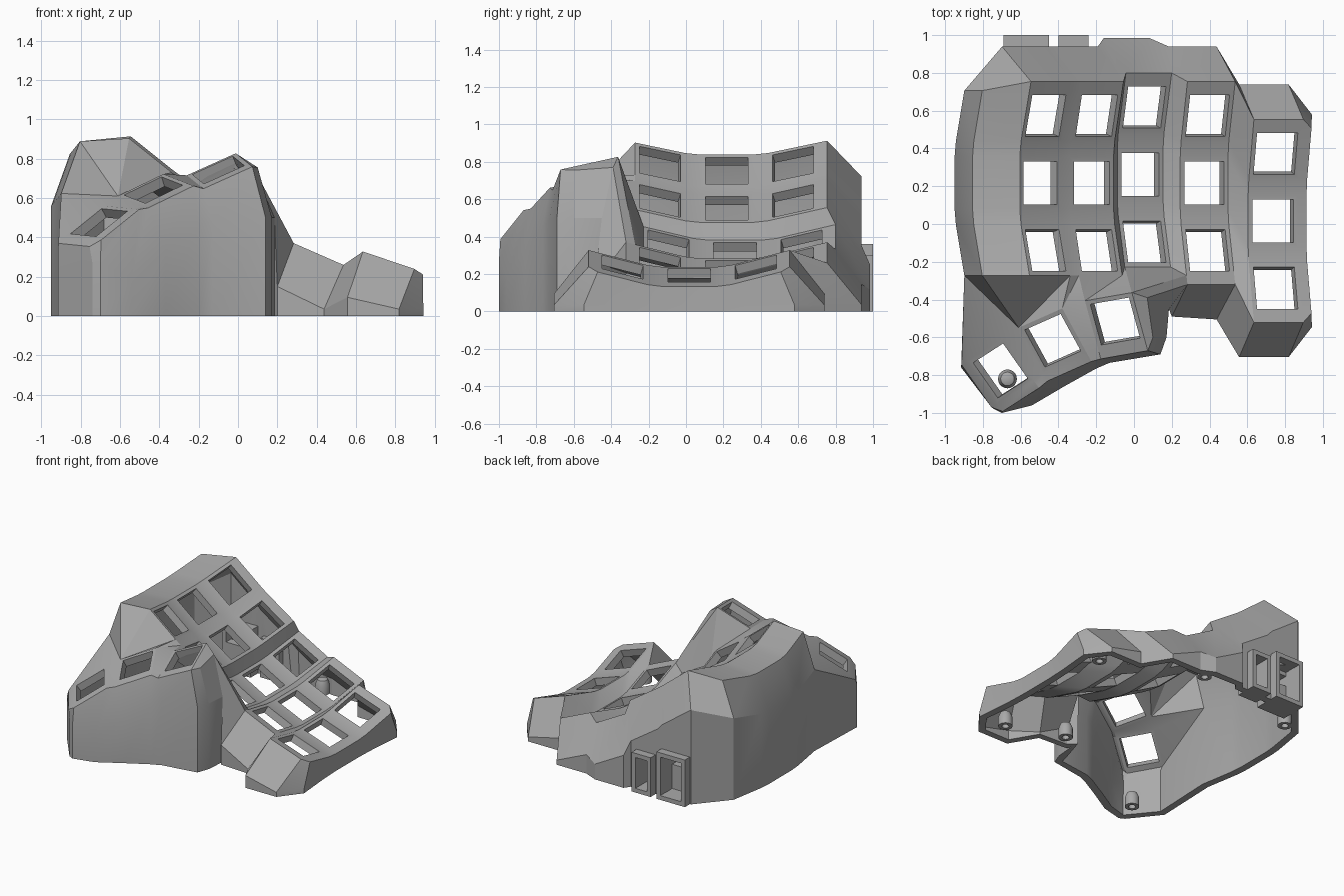
import bpy, bmesh, math
from mathutils import Vector as V

if "Cube" in bpy.data.objects:
    bpy.data.objects.remove(bpy.data.objects["Cube"])

grey = bpy.data.materials.new("light_grey")
grey.diffuse_color = (0.40, 0.40, 0.40, 1)
grey.use_nodes = True
grey.node_tree.nodes["Principled BSDF"].inputs["Base Color"].default_value = grey.diffuse_color

HALF = 0.138           # half size of a key plate
RC, RR = 3.886, 1.375  # curvature radii across columns and along rows


def finish(bm, name, smooth=20, solid=0):
    me = bpy.data.meshes.new(name)
    bm.to_mesh(me)
    bm.free()
    ob = bpy.data.objects.new(name, me)
    bpy.context.collection.objects.link(ob)
    me.materials.append(grey)
    bpy.ops.object.select_all(action='DESELECT')
    ob.select_set(True)
    bpy.context.view_layer.objects.active = ob
    if solid:
        m = ob.modifiers.new("thickness", 'SOLIDIFY')
        m.thickness, m.offset = solid, -1
        bpy.ops.object.modifier_apply(modifier=m.name)
    bpy.ops.object.shade_smooth_by_angle(angle=math.radians(smooth))
    return ob


bm = bmesh.new()


def face(*vs):
    out = []
    for v in vs:
        if v not in out:
            out.append(v)
    if len(out) > 2:
        bm.faces.new(out)


def holed(a, b, c, d, u0=0.087, u1=0.913, v0=0.087, v1=0.913):
    # quad with a rectangular opening
    def at(u, v):
        return bm.verts.new((a.co * (1 - u) + b.co * u) * (1 - v) + (d.co * (1 - u) + c.co * u) * v)
    o = [a, b, c, d]
    i = [at(u0, v0), at(u1, v0), at(u1, v1), at(u0, v1)]
    for k in range(4):
        face(o[k], o[(k + 1) % 4], i[(k + 1) % 4], i[k])


# main key field: 5 curved columns of 3 keys, each key giving 4 corners
G, F = {}, {}
tent = math.radians(28.65)
shift = {2: (0.045, -0.071), 4: (-0.2, 0.1)}
for c in range(5):
    p = tent - math.radians(5 * (c - 2))
    n, u = V((math.sin(p), 0, math.cos(p))), V((math.cos(p), 0, -math.sin(p)))
    dy, dn = shift.get(c, (0, 0))
    base = V((1.93, 0.217 + dy, 3.787)) - n * RC + V((math.sin(tent), 0, math.cos(tent))) * dn
    for r in range(3):
        a = math.radians(15 * (r - 1))
        Y = V((0, 1, 0))
        cen = base + Y * RR * math.sin(a) + n * RR * (1 - math.cos(a))
        v, nn = Y * math.cos(a) + n * math.sin(a), n * math.cos(a) - Y * math.sin(a)
        for i in (0, 1):
            for j in (0, 1):
                key = (2 * c + i, 2 * r + j)
                G[key] = bm.verts.new(cen + u * HALF * (2 * i - 1) + v * HALF * (2 * j - 1))
                F[G[key]] = (u, v, nn)
for i in range(9):
    for j in range(5):
        q = (G[i, j], G[i + 1, j], G[i + 1, j + 1], G[i, j + 1])
        (holed if i % 2 == 0 and j % 2 == 0 else face)(*q)

# thumb cluster: 3 keys given by centre and two directions
T = []
for cen, u, v in (((-.10, -.515, .742), (.2, .035, .09), (-.04, .2, .05)),
                  ((-.43, -.617, .64), (.18, .08, .087), (-.1, .185, .04)),
                  ((-.707, -.777, .475), (.155, .1, .125), (-.13, .155, .0))):
    cen, u, v = V(cen), V(u).normalized(), V(v)
    v = (v - u * v.dot(u)).normalized()
    t = [bm.verts.new(cen + u * HALF * x + v * HALF * y)
         for x, y in ((-1, -1), (1, -1), (1, 1), (-1, 1))]  # bl br tr tl
    for k in t:
        F[k] = (u, v, u.cross(v))
    holed(*t)
    T.append(t)
for a, b in ((T[0], T[1]), (T[1], T[2])):
    face(a[0], a[3], b[2], b[1])


# skirt: lip, sloped band and vertical wall for each boundary corner
def entry(b, r1, r2):
    r2 = V((r2[0], r2[1], max(r2[2], 0.035)))
    return [b, bm.verts.new(r1), bm.verts.new(r2), bm.verts.new((r2.x, r2.y, 0))]


def skirt(b, dx, dy, lip=0.0, r2=None, out=0.165, x=None):
    u, v, n = F[b]
    d = u * dx + v * dy
    r2 = V(r2 or b.co + d * out - n * 0.285)
    if x is not None:
        r2.x = x
    return entry(b, b.co + d * 0.05 + n * lip, r2)


loop = [entry(G[0, j], G[0, j].co + V((-.25, 0, -.015)), G[0, j].co + V((-.345, 0, -.28)))
        for j in range(6)]
nback = len(loop)
loop += [skirt(G[i, 5], 0, 1, x={1: -.46, 2: -.42}.get(i)) for i in range(10)]
loop += [skirt(G[9, j], 1, 0, out=.145) for j in range(5, -1, -1)]
loop += [skirt(G[i, 0], 0, -1) for i in (9, 8, 7)]
loop += [skirt(G[6, 0], 0, -1, 0, (.20, -.49, .15))]
loop += [entry(T[0][2], (.07, -.39, .77), (.185, -.45, .5)),
         entry(T[0][1], (.10, -.60, .755), (.172, -.60, .5))]
feet = [(.14, -.69, .5), (-.13, -.735, .48), (-.2, -.765, .46),
        (-.37, -.86, .33), (-.54, -.96, .19), (-.70, -1.0, .27)]
loop += [skirt(t[k], 0, -1, 0, r2) for (t, k), r2 in zip([(t, k) for t in T for k in (1, 0)], feet)]
loop += [skirt(T[2][0], -1, 0, -.01, (-.74, -.98, .27)), skirt(T[2][3], -1, 0, -.01, (-.915, -.76, .33))]
openings = {nback: (-.655, -.485, .03, .325), nback + 2: (-.37, -.27, .03, .27)}
for k, (a, b) in enumerate(zip(loop, loop[1:])):
    face(a[0], b[0], b[1], a[1])
    face(a[1], b[1], b[2], a[2])
    if k in openings:       # connector openings in the back wall
        x0, x1, z0, z1 = openings[k]
        xa, w, h = a[3].co.x, b[3].co.x - a[3].co.x, (a[2].co.z + b[2].co.z) / 2
        holed(a[3], b[3], b[2], a[2], (x0 - xa) / w, (x1 - xa) / w, z0 / h, z1 / h)
    else:
        face(a[2], b[2], b[3], a[3])

# patch between the thumb cluster, the key field and the left wall
L, E = loop[0], loop[-1]
face(E[0], E[1], L[2])
face(E[1], E[2], L[2])
face(E[2], E[3], L[3], L[2])
g = [G[i, 0] for i in range(7)]
t1, t2, t3 = T
for tri in ((t1[2], g[6], g[5]), (t1[2], g[5], g[4]), (t1[2], g[4], g[3]), (t1[2], t1[3], g[3]),
            (t1[3], g[3], g[2]), (t1[3], t2[2], g[2]), (t2[2], g[2], g[1]), (t2[2], t2[3], g[1]),
            (t2[3], g[1], g[0]), (t2[3], g[0], L[1]), (t2[3], L[1], L[2]),
            (t2[3], t3[2], L[2]), (t3[2], t3[3], L[2])):
    face(*tri)

bmesh.ops.recalc_face_normals(bm, faces=bm.faces)
if sum(f.normal.z * f.calc_area() for f in bm.faces) < 0:
    bmesh.ops.reverse_faces(bm, faces=bm.faces)
finish(bm, "case_shell", solid=0.055)


# connector holders passing through the back wall
def holder(name, x0, x1, y0, z1, w, backs=()):
    b = bmesh.new()
    bars = [(x0, x0 + w, y0, 1, 0, z1), (x1 - w, x1, y0, 1, 0, z1),
            (x0 + w, x1 - w, y0, 1, 0, w), (x0 + w, x1 - w, y0, 1, z1 - w, z1)]
    bars += [(x0 + w, x1 - w, y0, y0 + .063, a, c) for a, c in backs]
    for xa, xb, ya, yb, za, zb in bars:
        vs = bmesh.ops.create_cube(b, size=1)['verts']
        for v in vs:
            v.co = ((xa, xb)[v.co.x > 0], (ya, yb)[v.co.y > 0], (za, zb)[v.co.z > 0])
    finish(b, name)


holder("wide_connector_holder", -.69, -.45, .794, .36, .033, ((.033, .218), (.297, .327)))
holder("narrow_connector_holder", -.40, -.24, .84, .30, .032)

# screw posts inside the rim, lathed with a blind hole and a domed top
profile = ((0, .06), (.025, .06), (.025, 0), (.05, 0), (.05, .07), (.036, .105), (0, .12))
for k, (x, y) in enumerate(((.72, -.53), (.30, -.38), (-.67, -.82), (-.76, .72), (.10, .88), (.80, .58))):
    b = bmesh.new()
    vs = [b.verts.new((r, 0, z)) for r, z in profile]
    es = [b.edges.new((vs[i], vs[i + 1])) for i in range(len(vs) - 1)]
    bmesh.ops.spin(b, geom=vs + es, cent=(0, 0, 0), axis=(0, 0, 1), angle=math.tau, steps=20)
    bmesh.ops.remove_doubles(b, verts=b.verts, dist=1e-4)
    bmesh.ops.recalc_face_normals(b, faces=b.faces)
    bmesh.ops.translate(b, verts=b.verts, vec=(x, y, 0))
    finish(b, f"screw_post_{k + 1}", 35)
